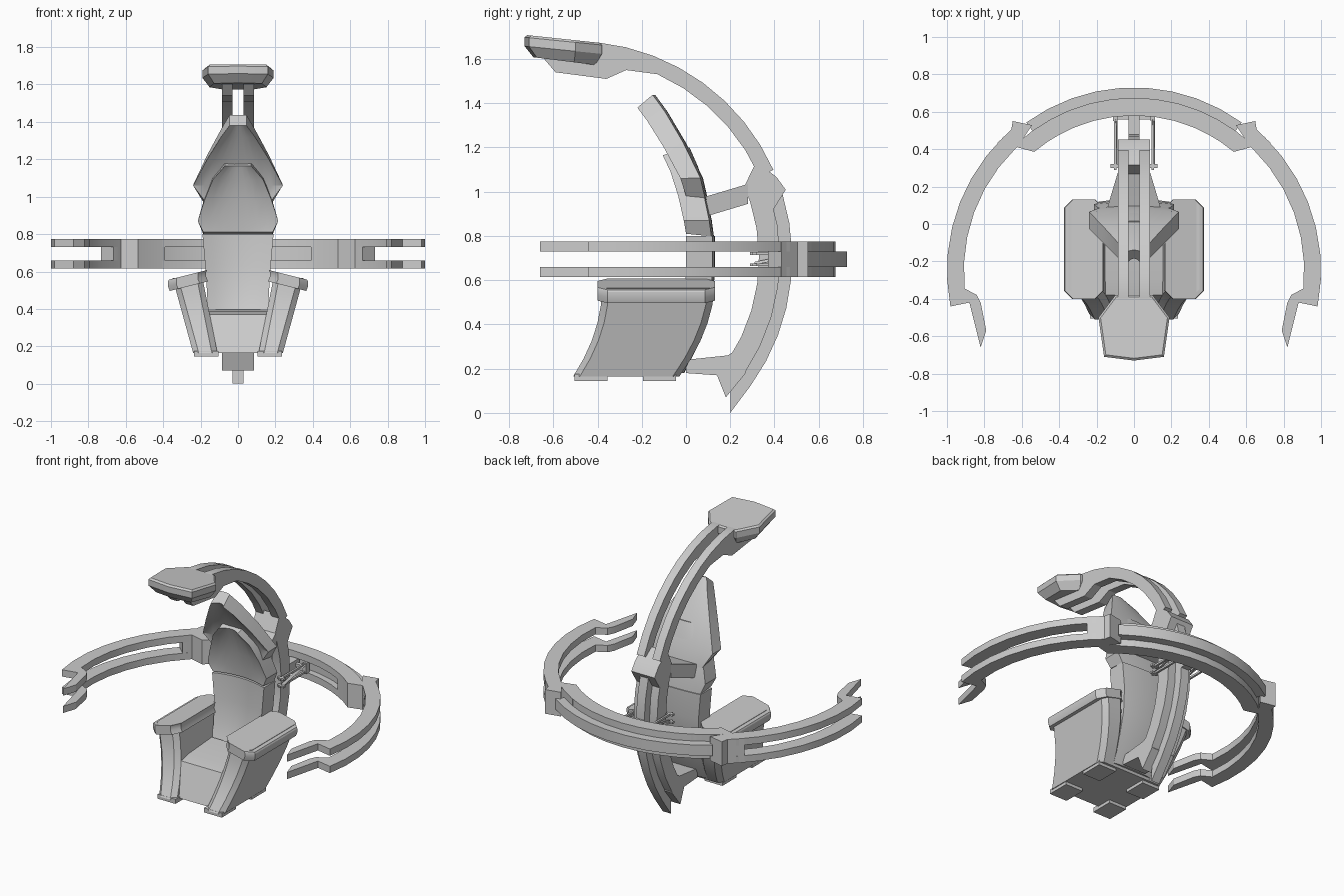
import bpy, bmesh
from math import sin, cos, radians

cube = bpy.data.objects.get("Cube")
if cube:
    bpy.data.objects.remove(cube)

shade = (.6, .6, .6, 1)
grey = bpy.data.materials.new("light_grey")
grey.use_nodes = True
grey.diffuse_color = shade
grey.node_tree.nodes["Principled BSDF"].inputs["Base Color"].default_value = shade


def loft(name, rings):
    """Skin a list of equal point rings and cap both ends."""
    bm = bmesh.new()
    rows = [[bm.verts.new(point) for point in ring] for ring in rings]
    for low, high in zip(rows, rows[1:]):
        for i in range(len(low)):
            bm.faces.new((low[i - 1], low[i], high[i], high[i - 1]))
    bm.faces.new(rows[0])
    bm.faces.new(rows[-1])
    bmesh.ops.recalc_face_normals(bm, faces=bm.faces[:])
    mesh = bpy.data.meshes.new(name)
    bm.to_mesh(mesh)
    bm.free()
    mesh.materials.append(grey)
    part = bpy.data.objects.new(name, mesh)
    bpy.context.collection.objects.link(part)
    bpy.ops.object.select_all(action='DESELECT')
    part.select_set(True)
    bpy.context.view_layer.objects.active = part
    bpy.ops.object.shade_smooth_by_angle(angle=radians(25))


def side_prism(name, outline, left, right):
    """Extrude a (y, z) outline along x."""
    loft(name, [[(x, y, z) for y, z in outline] for x in (left, right)])


def plan_prism(name, outline, bottom, top, side=1):
    """Extrude an (x, y) outline along z; side -1 mirrors it."""
    loft(name, [[(side * x, y, z) for x, y in outline] for z in (bottom, top)])


def chamfered(x0, x1, y0, y1, cut):
    """Rectangle with cut corners."""
    return [(x0, y0 + cut), (x0 + cut, y0), (x1 - cut, y0), (x1, y0 + cut),
            (x1, y1 - cut), (x1 - cut, y1), (x0 + cut, y1), (x0, y1 - cut)]


def box(name, centre, size):
    (x, y, z), (w, d, h) = centre, [s / 2 for s in size]
    corners = [(x - w, y - d), (x + w, y - d), (x + w, y + d), (x - w, y + d)]
    plan_prism(name, corners, z - h, z + h)


def polar(centre, radius, degrees):
    angle = radians(degrees)
    return centre[0] + radius * cos(angle), centre[1] + radius * sin(angle)


def arc(centre, radius, start, end):
    """Arc points about eight degrees apart."""
    n = max(1, round(abs(end - start) / 8))
    return [polar(centre, radius, start + (end - start) * i / n) for i in range(n + 1)]


def band(centre, inner, outer, start, end):
    return arc(centre, outer, start, end) + arc(centre, inner, end, start)


RING = (0, -.25)          # centre of the flat ring, in x and y
SPINE = (-.5, .7)         # centre of the upright arc, in y and z
RAIL_IN, RAIL_OUT = .83, .925
CORE_IN, CORE_OUT = .87, .98
ARM_IN, ARM_OUT = .91, 1
BOTTOM, SLOT_BOTTOM, SLOT_TOP, TOP = .615, .66, .73, .775
RAIL_NEAR, RAIL_FAR = .03, .085
SIDES = {"left": 1, "right": -1}
LEVELS = {"lower": (BOTTOM, SLOT_BOTTOM), "upper": (SLOT_TOP, TOP)}

# Ring: back arc of two rails with a core standing proud between them
plan_prism("ring_core", band(RING, CORE_IN, CORE_OUT, 54, 126), SLOT_BOTTOM, SLOT_TOP)
for level, (low, high) in LEVELS.items():
    plan_prism("ring_back_rail_" + level, band(RING, RAIL_IN, RAIL_OUT, 60, 120), low, high)

# Ring: solid ends, flared collars and hooked front arms
hook = [(.88, -.42), (.82, -.66), (.79, -.57), (.82, -.42), (.84, -.38)]
for name, side in SIDES.items():
    end = arc(RING, RAIL_OUT, 46, 62) + arc(RING, RAIL_IN, 62, 50)
    plan_prism("ring_back_end_" + name, end, BOTTOM, TOP, side)
    collar = arc(RING, ARM_OUT, 43, 49) + [polar(RING, 1.03, 51), polar(RING, .95, 55)]
    plan_prism("ring_collar_" + name, collar + arc(RING, ARM_IN, 47, 43), BOTTOM, TOP, side)
    arm = arc(RING, ARM_IN, -6, 46) + arc(RING, ARM_OUT, 46, -11) + hook
    for level, (low, high) in LEVELS.items():
        plan_prism("ring_arm_" + level + "_" + name, arm, low, high, side)

# Spine: rails over the head, rails and core below, collar between
bracket = [(-.27, 1.55), (-.36, 1.51), (-.59, 1.54), (-.65, 1.61)]
upper = arc(SPINE, CORE_OUT, 84, 24) + arc(SPINE, ARM_IN, 24, 66) + bracket
for name, side in SIDES.items():
    near, far = side * RAIL_NEAR, side * RAIL_FAR
    side_prism("spine_upper_rail_" + name, upper, near, far)
    side_prism("spine_lower_rail_" + name, band(SPINE, RAIL_IN, RAIL_OUT, -34, 18), near, far)
tail = arc(SPINE, CORE_OUT, 17, -36) + [(.2, 0)] + arc(SPINE, CORE_IN, -36, 17)
side_prism("spine_core", tail, -RAIL_NEAR, RAIL_NEAR)
collar = [polar(SPINE, RAIL_OUT, 28), polar(SPINE, CORE_OUT, 22), polar(SPINE, 1, 18),
          polar(SPINE, RAIL_OUT, 14), polar(SPINE, RAIL_IN, 17), polar(SPINE, RAIL_IN, 23)]
side_prism("spine_collar", collar, -RAIL_FAR, RAIL_FAR)
foot = [(0, .18), (.14, .17), (.18, .07), (.27, .18), (.22, .28), (.19, .26), (0, .24)]
side_prism("spine_foot", foot, -RAIL_FAR, RAIL_FAR)

# Strut that tapers from the chair back to the collar
strut = []
for width, y, z in ((.15, .06, .88), (.13, .13, .9), (RAIL_FAR, .28, .945)):
    strut.append([(-width, y, z), (width, y, z), (width, y, z + .09), (-width, y, z + .09)])
loft("back_strut", strut)

# Overhead pod: sloping plate with chamfered edges
pod_half = [(.16, -.71), (.19, -.5), (.1, -.38)]
pod_plan = [(0, -.73)] + pod_half + [(-x, y) for x, y in reversed(pod_half)]
pod = []
for scale, drop in ((.94, 0), (1, .01), (1, .05), (.8, .1)):
    pod.append([(x * scale, (y + .53) * scale - .53, 1.635 - y / 10 - drop)
                for x, y in pod_plan])
loft("overhead_pod", pod)

# Light frame between the lower spine and the ring
thin = .013
for name, side in SIDES.items():
    x = side * .1
    for level, z in (("lower", .67), ("upper", .72)):
        box("frame_rod_" + level + "_" + name, (x, .44, z), (thin, .3, thin))
        box("frame_clamp_" + level + "_" + name, (x, .31, z), (.05, .02, thin))
    box("frame_post_" + name, (x, .57, .695), (.025, .04, .07))
    brace = [(x, .31, .67), (x, .56, .72)]
    loft("frame_brace_" + name, [[(a, y, z), (a + thin, y, z), (a, y, z + thin)]
                                 for a, y, z in brace])
box("frame_crossbar", (0, .57, .695), (.2, .025, .02))
box("frame_hub", (0, .52, .695), (.06, .16, .06))

# Chair sides sweep up and outwards, with feet below and armrests on top
for name, side in SIDES.items():
    rings = []
    for step in range(6):
        t = step / 5
        front = -.51 + .13 * t * (2 - t)
        back = front + .48 + .03 * t
        plan = chamfered(.11 + .08 * t, .24 + .11 * t, front, back, .03)
        rings.append([(side * x, y, .165 + .4 * t) for x, y in plan])
    loft("chair_side_" + name, rings)
    box("front_foot_" + name, (side * .17, -.43, .16), (.13, .15, .03))
    box("back_foot_" + name, (side * .17, -.12, .16), (.13, .15, .03))
    plan = chamfered(.17, .375, -.4, .13, .045)
    rings = []
    for inset, drop in ((.01, .06), (0, .035), (0, .01), (.005, 0)):
        rings.append([(side * (x - inset), y, .65 - x / 4 - drop) for x, y in plan])
    loft("armrest_" + name, rings)

# Seat block
seat = [(-.46, .165), (-.38, .37), (-.3, .385), (-.05, .4), (.05, .33), (-.03, .165)]
side_prism("seat", seat, -.16, .16)


def shell(name, rows, thickness, lean_start, lean_end):
    """Hollowed pad: rows give half width, y and z of the front edge."""
    steps = [i / 4 for i in range(-4, 5)]
    rings = []
    for i, (width, y, z) in enumerate(rows):
        lean = lean_start + (lean_end - lean_start) * i / (len(rows) - 1)
        back_y, back_z = y + thickness * cos(lean), z + thickness * sin(lean)
        hollow = [(t * width, .035 * (1 - t * t)) for t in steps]
        rings.append([(x, y + dip, z) for x, dip in hollow] +
                     [(x, back_y + dip / 3, back_z) for x, dip in reversed(hollow)])
    loft(name, rings)


# Backrest in three overlapping pads
shell("lower_back", [(.15, -.14, .18), (.16, -.06, .34), (.165, -.02, .48),
                     (.175, 0, .63), (.19, 0, .8)], .12, 0, 0)
shell("middle_back", [(.185, 0, .81), (.215, -.01, .87), (.18, -.035, .98),
                      (.135, -.07, 1.09), (.07, -.105, 1.165)], .115, -.1, .3)
shell("head_back", [(.18, 0, .98), (.24, -.025, 1.06), (.165, -.1, 1.2),
                    (.09, -.175, 1.32), (.045, -.22, 1.38)], .09, -.2, .7)
